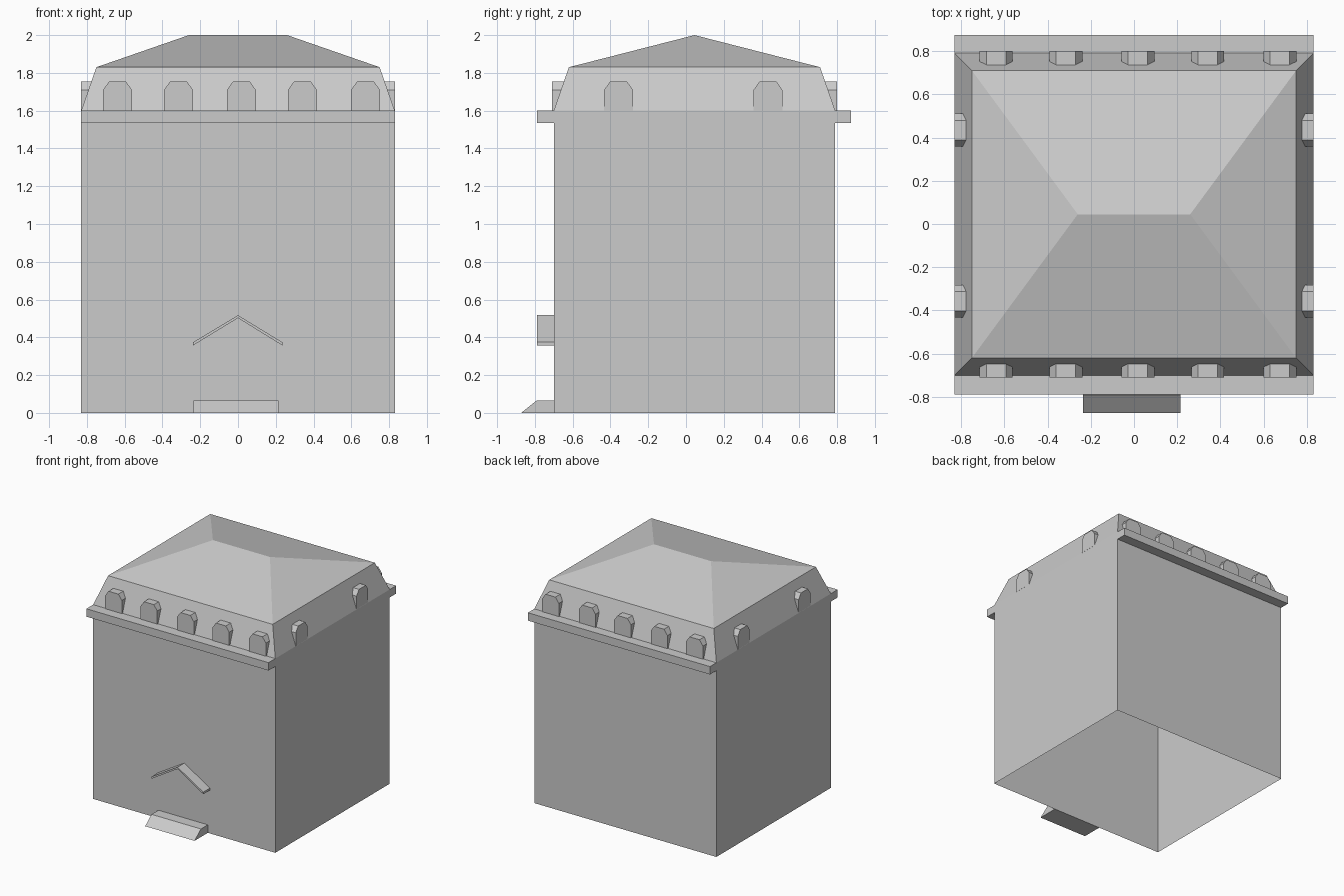
import bpy

if "Cube" in bpy.data.objects:
    bpy.data.objects.remove(bpy.data.objects["Cube"])

HX, YF, YB = 0.83, -0.70, 0.79      # half width, front wall, back wall
Z0, Z1, INSET = 1.60, 1.83, 0.08    # lower roof bottom, top and inward lean


def mesh(name, verts, faces):
    me = bpy.data.meshes.new(name)
    me.from_pydata(verts, [], faces)
    me.update()
    ob = bpy.data.objects.new(name, me)
    bpy.context.collection.objects.link(ob)
    return ob


def ring(z, inset=0.0):
    x, a, b = HX - inset, YF + inset, YB - inset
    return [(-x, a, z), (x, a, z), (x, b, z), (-x, b, z)]


def sides(n, start=0):
    return [(start + i, start + (i + 1) % n, start + n + (i + 1) % n, start + n + i)
            for i in range(n)]


def prism(name, front, back, cap_back=True):
    """Join two matching outlines, capping the front and optionally the back."""
    n = len(front)
    faces = [tuple(range(n))] + [tuple(reversed(f)) for f in sides(n)]
    if cap_back:
        faces.append(tuple(reversed(range(n, 2 * n))))
    return mesh(name, front + back, faces)


# Walls, open at the bottom
mesh("walls", ring(0) + ring(Z0), sides(4))

# Steep lower roof
mesh("lower_roof", ring(Z0) + ring(Z1, INSET), sides(4))

# Hipped upper roof with a short ridge
mesh("upper_roof", ring(Z1, INSET) + [(-0.26, 0.045, 2.0), (0.26, 0.045, 2.0)],
     [(0, 1, 5, 4), (1, 2, 5), (2, 3, 4, 5), (3, 0, 4)])

# Cornices on front and back
for name, ya, yb in (("front_cornice", -0.788, YF), ("back_cornice", YB, 0.873)):
    outline = [(-HX, 1.535), (HX, 1.535), (HX, Z0), (-HX, Z0)]
    prism(name, [(x, ya, z) for x, z in outline], [(x, yb, z) for x, z in outline])


# Dormers: chamfered outline running back into the sloping lower roof
DORMER = [(-0.076, 1.602), (0.076, 1.602), (0.076, 1.71),
          (0.045, 1.754), (-0.045, 1.754), (-0.076, 1.71)]


def dormer(name, centre, wall, face, place):
    front = [place(centre, u, face, z) for u, z in DORMER]
    back = [place(centre, u, wall - INSET * (z - Z0) / (Z1 - Z0), z) for u, z in DORMER]
    prism(name, front, back, cap_back=False)


for c in (-0.638, -0.315, 0.018, 0.341, 0.675):
    dormer("front_dormer", c, -YF, 0.71, lambda c, u, d, z: (c + u, -d, z))
    dormer("back_dormer", c, YB, 0.80, lambda c, u, d, z: (c - u, d, z))
for c in (-0.357, 0.434):
    dormer("right_dormer", c, HX, HX, lambda c, u, d, z: (d, c + u, z))
    dormer("left_dormer", c, HX, HX, lambda c, u, d, z: (-d, c - u, z))

# Peaked door canopy
canopy = [(-0.238, 0.357), (0, 0.502), (0.235, 0.357),
          (0.235, 0.374), (0, 0.517), (-0.238, 0.374)]
prism("door_canopy", [(x, -0.788, z) for x, z in canopy],
      [(x, YF, z) for x, z in canopy])

# Door step with a sloping front
step = [(-0.873, 0), (YF, 0), (YF, 0.066), (-0.79, 0.066)]
prism("door_step", [(0.215, y, z) for y, z in step], [(-0.235, y, z) for y, z in step])
